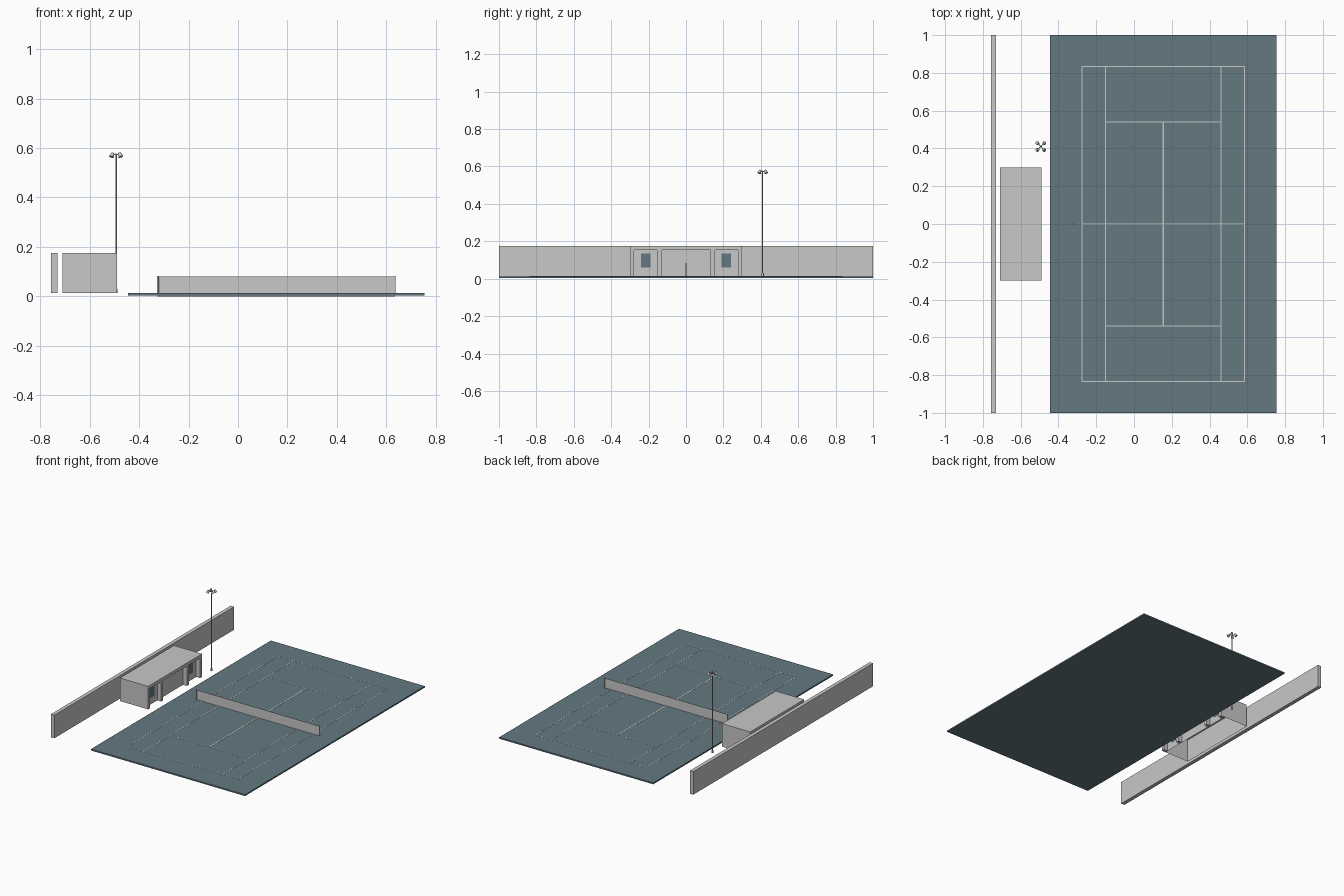
import bpy, bmesh
from math import radians, atan2
from mathutils import Matrix, Vector

old = bpy.data.objects.get("Cube")
if old:
    bpy.data.objects.remove(old, do_unlink=True)


def material(name, rgb):
    m = bpy.data.materials.new(name)
    m.use_nodes = True
    m.diffuse_color = (*rgb, 1)
    m.node_tree.nodes["Principled BSDF"].inputs["Base Color"].default_value = (*rgb, 1)
    return m


GREY = material("pale grey", (0.58, 0.58, 0.58))
TEAL = material("slate teal", (0.125, 0.19, 0.22))


def add_box(bm, x, y, z):
    """Add a box spanning the given (low, high) ranges."""
    size = [b - a for a, b in (x, y, z)]
    mid = [(a + b) / 2 for a, b in (x, y, z)]
    mat = Matrix.Translation(mid) @ Matrix.Diagonal((*size, 1))
    bmesh.ops.create_cube(bm, size=1, matrix=mat)


def add_rod(bm, a, b, r1, r2=None, sides=12):
    """Add a round or tapered rod from point a to point b."""
    a, b = Vector(a), Vector(b)
    rot = (b - a).to_track_quat('Z', 'Y').to_matrix().to_4x4()
    bmesh.ops.create_cone(bm, cap_ends=True, segments=sides, radius1=r1,
                          radius2=r1 if r2 is None else r2, depth=(b - a).length,
                          matrix=Matrix.Translation((a + b) / 2) @ rot)


def finish(name, bm, mat, smooth=False):
    me = bpy.data.meshes.new(name)
    bm.to_mesh(me)
    bm.free()
    me.materials.append(mat)
    ob = bpy.data.objects.new(name, me)
    bpy.context.scene.collection.objects.link(ob)
    if smooth:
        bpy.ops.object.select_all(action='DESELECT')
        ob.select_set(True)
        bpy.context.view_layer.objects.active = ob
        bpy.ops.object.shade_smooth_by_angle(angle=radians(40))
    return ob


def box(name, x, y, z, mat):
    bm = bmesh.new()
    add_box(bm, x, y, z)
    return finish(name, bm, mat)


GROUND = 0.013
TOP = 0.175
CX = 0.155          # middle of the court

# Court slab and long back wall
box("court_slab", (-0.445, 0.755), (-1, 1), (0.003, GROUND), TEAL)
box("long_wall", (-0.757, -0.73), (-1, 1), (GROUND, TOP), GREY)

# Painted court lines
bm = bmesh.new()
W = 0.0025
lines_z = (GROUND - 0.001, GROUND + 0.001)
for s in (-1, 1):
    for off in (0.305, 0.43):
        x = CX + s * off
        add_box(bm, (x - W, x + W), (-0.835, 0.835), lines_z)
    for y, half in ((0.835, 0.43), (0.54, 0.305)):
        add_box(bm, (CX - half, CX + half), (s * y - W, s * y + W), lines_z)
add_box(bm, (CX - 0.004, CX + 0.004), (-0.54, 0.54), lines_z)
add_box(bm, (CX - 0.43, CX + 0.43), (-W, W), lines_z)
finish("court_lines", bm, GREY)

# Net and its posts
box("net", (-0.325, 0.635), (-0.001, 0.001), (0, 0.081), GREY)
bm = bmesh.new()
for s in (-1, 1):
    x = CX + s * 0.479
    add_rod(bm, (x, 0, 0.003), (x, 0, 0.083), 0.004)
finish("net_posts", bm, GREY, True)

# Pavilion: shell open underneath, with piers and fascia framing three bays
BACK, INNER, FRONT = -0.71, -0.52, -0.49
bm = bmesh.new()
add_box(bm, (BACK, INNER), (-0.3, 0.3), (GROUND, TOP))
bm.normal_update()
under = [f for f in bm.faces if f.normal.z < -0.5]
bmesh.ops.delete(bm, geom=under, context='FACES_ONLY')
finish("pavilion_shell", bm, GREY)

bm = bmesh.new()
add_box(bm, (INNER, FRONT), (-0.3, 0.3), (0.153, TOP))
for s in (-1, 1):
    for near, far in ((0.132, 0.155), (0.277, 0.3)):
        add_box(bm, (INNER, FRONT), sorted((s * near, s * far)), (GROUND, 0.153))
finish("pavilion_front_frame", bm, GREY)

for side, s in (("left", 1), ("right", -1)):
    box("window_" + side, (INNER - 0.002, INNER + 0.002),
        sorted((s * 0.19, s * 0.24)), (0.06, 0.135), TEAL)

# Floodlight mast with a foot and four tilted lamps
PX, PY = -0.493, 0.41
bm = bmesh.new()
add_rod(bm, (PX, PY, GROUND), (PX, PY, 0.578), 0.003)
add_rod(bm, (PX, PY, GROUND), (PX, PY, 0.03), 0.006)
finish("light_mast", bm, GREY, True)

bm = bmesh.new()
for sx in (-1, 1):
    for sy in (-1, 1):
        def at(d, z):
            return (PX + sx * d, PY + sy * d, z)
        add_rod(bm, at(0, 0.572), at(0.015, 0.574), 0.0018, sides=8)
        add_rod(bm, at(0.013, 0.58), at(0.019, 0.564), 0.006, 0.01)
finish("flood_lamps", bm, GREY, True)
